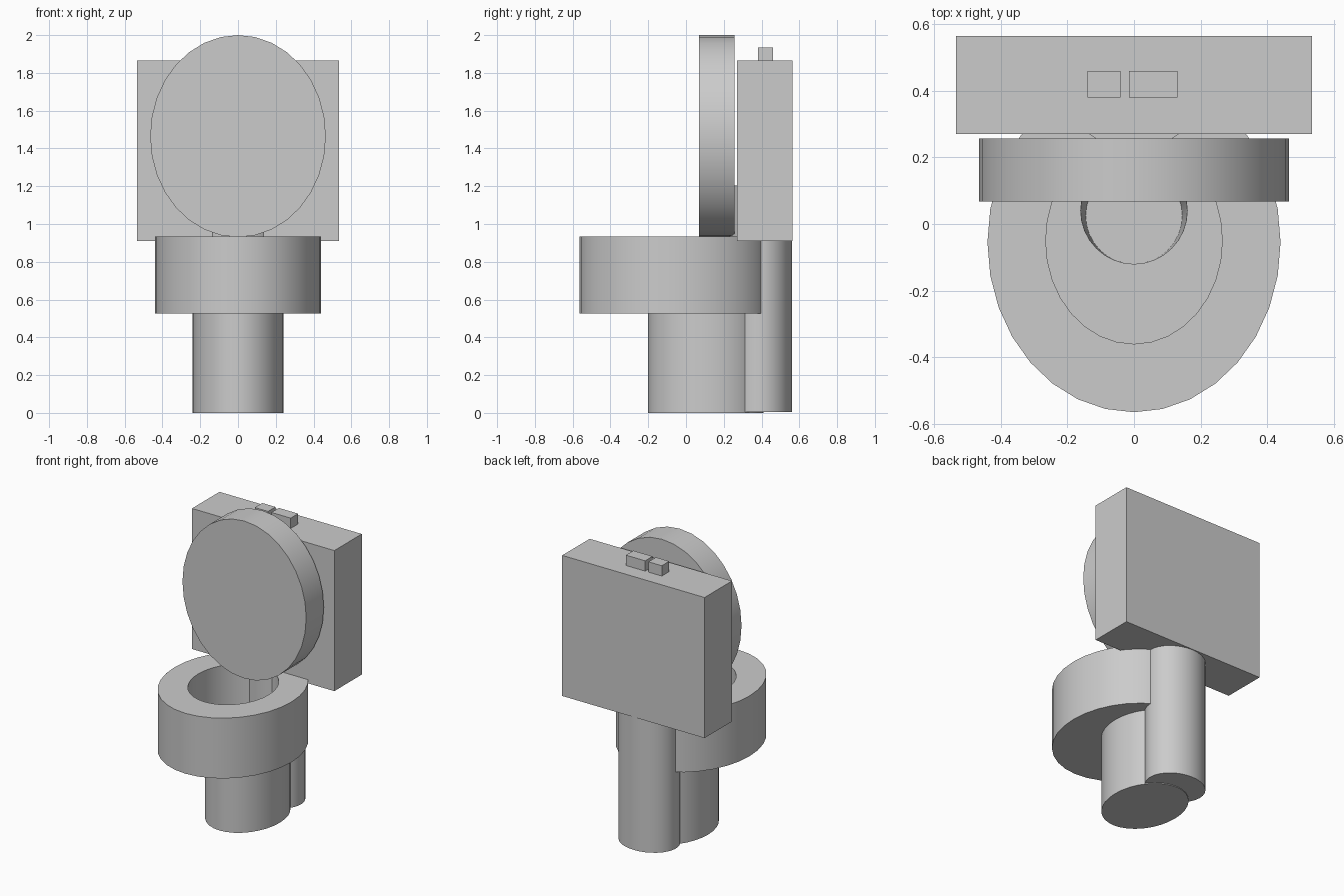
import bpy, bmesh, math
from mathutils import Matrix

if "Cube" in bpy.data.objects:
    bpy.data.objects.remove(bpy.data.objects["Cube"])

SEG = 32


def finish(name, bm, smooth=True):
    bmesh.ops.recalc_face_normals(bm, faces=bm.faces)
    mesh = bpy.data.meshes.new(name)
    bm.to_mesh(mesh)
    bm.free()
    obj = bpy.data.objects.new(name, mesh)
    bpy.context.collection.objects.link(obj)
    if smooth:
        bpy.ops.object.select_all(action='DESELECT')
        bpy.context.view_layer.objects.active = obj
        obj.select_set(True)
        bpy.ops.object.shade_smooth_by_angle(angle=math.radians(35))
    return obj


def box(name, x, y, z):
    bm = bmesh.new()
    size = [b - a for a, b in (x, y, z)]
    mid = [(a + b) / 2 for a, b in (x, y, z)]
    bmesh.ops.create_cube(bm, size=1, matrix=Matrix.Translation(mid) @ Matrix.Diagonal((*size, 1)))
    return finish(name, bm, smooth=False)


def loft(name, rings, cap_start=True, cap_end=True, matrix=None):
    """Join stacked ellipses given as (centre y, radius x, radius y, z)."""
    bm = bmesh.new()
    loops = []
    for cy, rx, ry, z in rings:
        loops.append([bm.verts.new((rx * math.cos(t), cy + ry * math.sin(t), z))
                      for t in (2 * math.pi * i / SEG for i in range(SEG))])
    for a, b in zip(loops, loops[1:]):
        for i in range(SEG):
            j = (i + 1) % SEG
            bm.faces.new((a[i], a[j], b[j], b[i]))
    if cap_start:
        bm.faces.new(loops[0])
    if cap_end:
        bm.faces.new(loops[-1])
    if matrix:
        bm.transform(matrix)
    return finish(name, bm)


# Oval pedestal, open where it joins the underside of the bowl
loft("pedestal", [(0.105, 0.24, 0.305, 0), (0.105, 0.24, 0.305, 0.525)], cap_end=False)

# Bowl: underside, outer wall, rim, basin and drain
loft("bowl", [
    (0.105, 0.24, 0.305, 0.525),
    (-0.055, 0.44, 0.51, 0.525),
    (-0.055, 0.44, 0.51, 0.935),
    (-0.05, 0.265, 0.31, 0.935),
    (-0.05, 0.265, 0.31, 0.55),
    (0.04, 0.16, 0.16, 0.55),
    (0.025, 0.145, 0.145, 0.3),
], cap_start=False)

# Rear column carrying the tank
loft("rear_column", [(0.393, 0.2, 0.167, 0.005), (0.393, 0.2, 0.167, 1.205)])

# Raised oval lid
loft("lid", [(1.465, 0.465, 0.535, -0.257), (1.465, 0.465, 0.535, -0.068)],
     matrix=Matrix.Rotation(math.radians(90), 4, 'X'))

# Water tank and two flush buttons
box("tank", (-0.535, 0.535), (0.27, 0.565), (0.91, 1.865))
for name, x in (("small_button", (-0.14, -0.04)), ("large_button", (-0.015, 0.13))):
    box(name, x, (0.38, 0.46), (1.855, 1.935))
